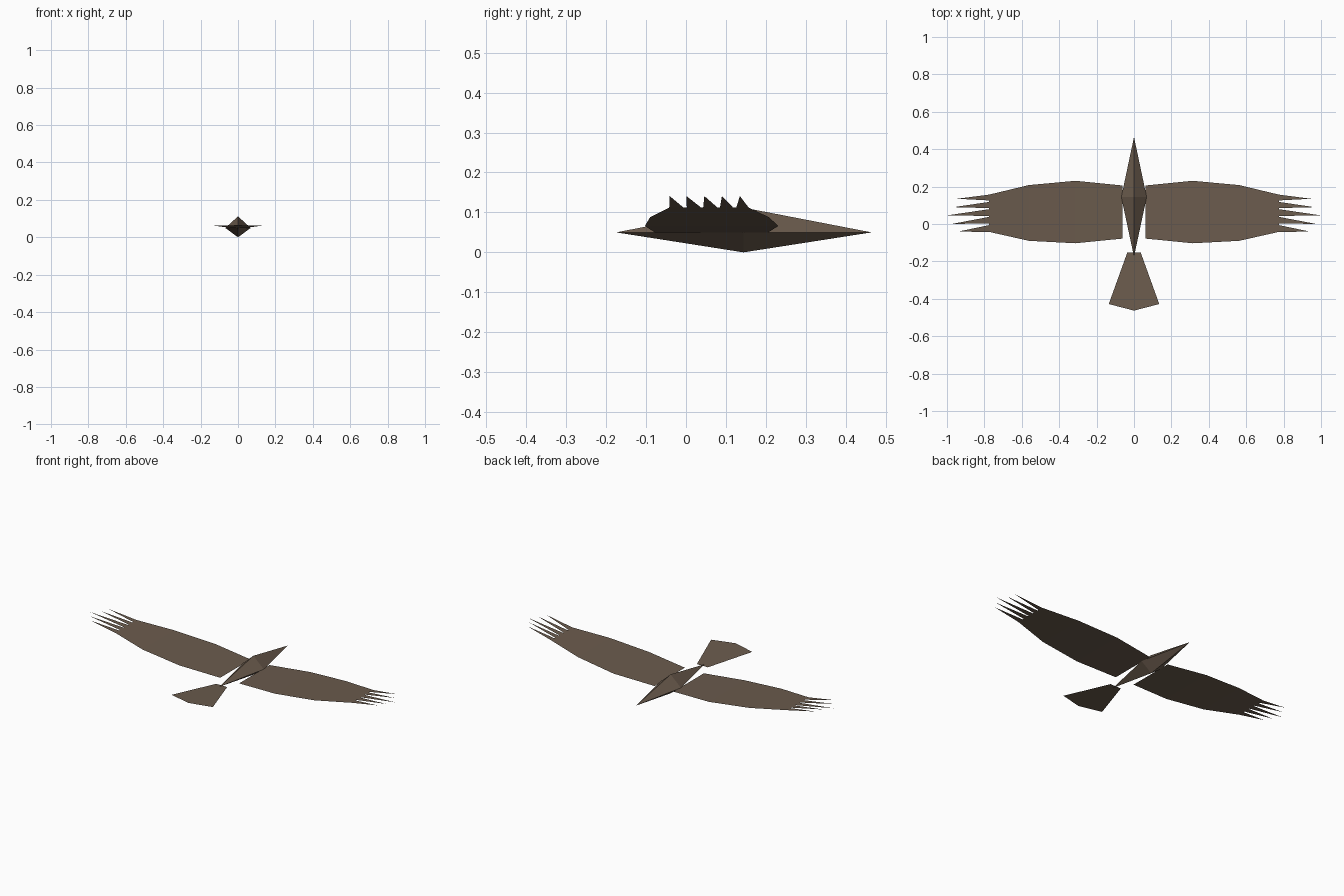
import bpy

if "Cube" in bpy.data.objects:
    bpy.data.objects.remove(bpy.data.objects["Cube"])

brown = bpy.data.materials.new("feather brown")
brown.diffuse_color = (0.147, 0.106, 0.075, 1)
brown.use_nodes = True
brown.node_tree.nodes["Principled BSDF"].inputs["Base Color"].default_value = brown.diffuse_color


def make_part(name, verts, faces):
    mesh = bpy.data.meshes.new(name)
    mesh.from_pydata(verts, [], faces)
    mesh.materials.append(brown)
    obj = bpy.data.objects.new(name, mesh)
    bpy.context.collection.objects.link(obj)
    return obj


# Body: a stretched diamond, widest ahead of the middle
ring = [(0.068, 0.144, 0.05), (0, 0.144, 0.112), (-0.068, 0.144, 0.05), (0, 0.144, 0)]
body_faces = []
for i in range(4):
    j = (i + 1) % 4
    body_faces += [(j, i, 4), (i, j, 5)]
make_part("body", ring + [(0, 0.465, 0.05), (0, -0.175, 0.05)], body_faces)

# Tail: a flat fan rising slightly to the rear
outline = [(-0.036, -0.153), (-0.135, -0.428), (0, -0.463), (0.135, -0.428), (0.036, -0.153)]
make_part("tail", [(x, y, 0.05 + 0.047 * (-0.153 - y)) for x, y in outline], [(0, 1, 2, 3, 4)])

# Wings: thin sheets curving up outwards, stations are x, z, rear y, front y
stations = [(0.062, 0.05, -0.078, 0.206), (0.313, 0.066, -0.103, 0.231),
            (0.562, 0.088, -0.09, 0.208), (0.775, 0.112, -0.042, 0.157)]
# Wing-tip feathers: base rear y, base front y, tip x, tip y
feathers = [(-0.042, -0.006, 0.942, -0.041), (0.002, 0.038, 0.97, 0.001),
            (0.043, 0.079, 1.0, 0.046), (0.085, 0.118, 0.965, 0.09),
            (0.126, 0.157, 0.945, 0.135)]

for name, side in (("right", 1), ("left", -1)):
    def panel(part, verts, faces):
        if side < 0:
            faces = [f[::-1] for f in faces]
        make_part(name + part, [(side * x, y, z) for x, y, z in verts], faces)

    verts = []
    for x, z, rear, front in stations:
        verts += [(x, rear, z), (x, front, z)]
    panel("_wing", verts, [(i, i + 2, i + 3, i + 1) for i in (0, 2, 4)])

    verts = []
    for rear, front, tip_x, tip_y in feathers:
        verts += [(0.775, rear, 0.112), (tip_x, tip_y, 0.141), (0.775, front, 0.112)]
    panel("_wing_feathers", verts, [(i, i + 1, i + 2) for i in range(0, 15, 3)])
